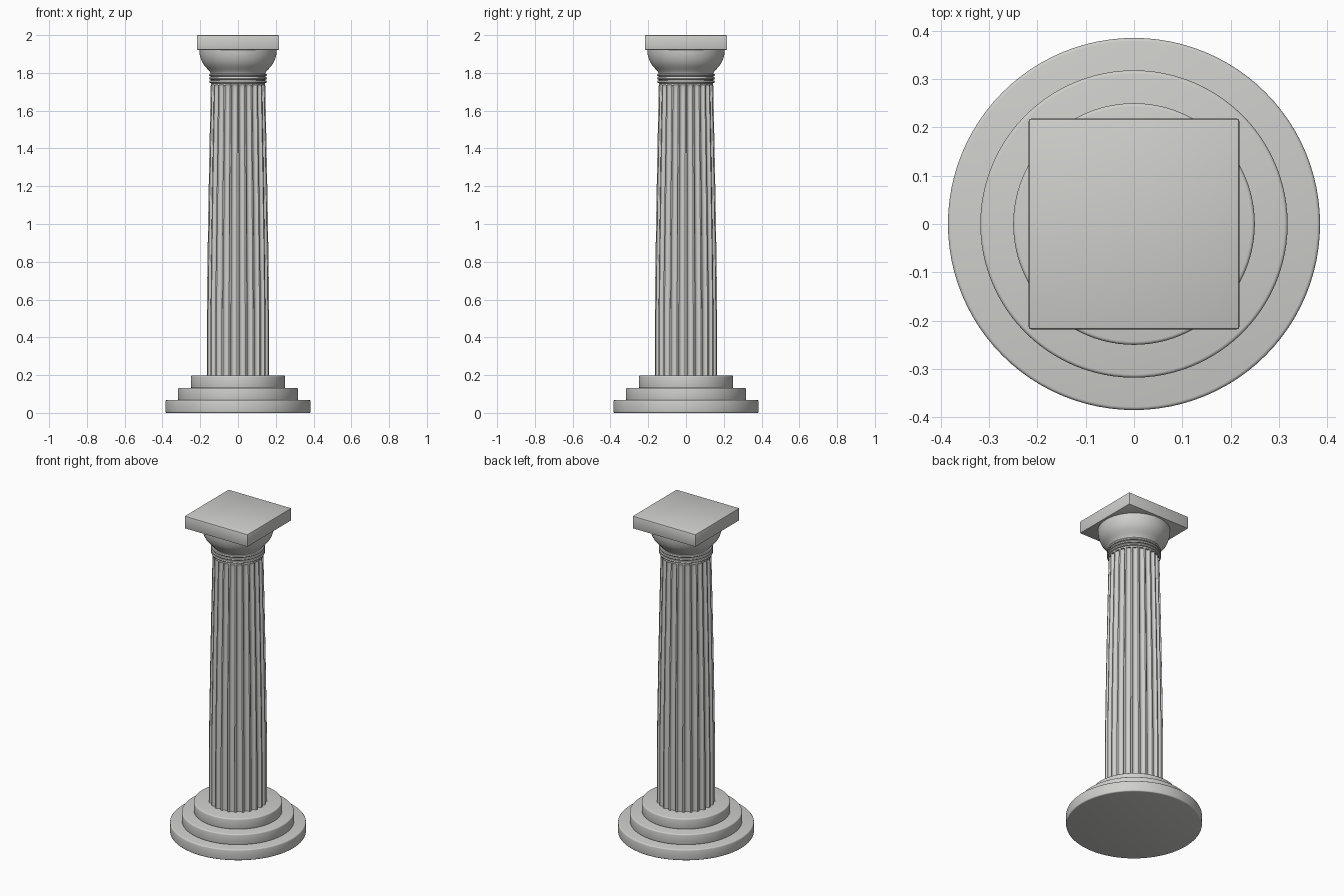
import bpy, bmesh, math

if "Cube" in bpy.data.objects:
    bpy.data.objects.remove(bpy.data.objects["Cube"])

stone = bpy.data.materials.new("light_stone")
stone.diffuse_color = (0.62, 0.62, 0.60, 1)
stone.use_nodes = True
stone.node_tree.nodes["Principled BSDF"].inputs["Base Color"].default_value = stone.diffuse_color


def finish(name, bm, angle=35):
    bmesh.ops.recalc_face_normals(bm, faces=bm.faces)
    me = bpy.data.meshes.new(name)
    bm.to_mesh(me)
    bm.free()
    ob = bpy.data.objects.new(name, me)
    bpy.context.collection.objects.link(ob)
    me.materials.append(stone)
    bpy.ops.object.select_all(action='DESELECT')
    ob.select_set(True)
    bpy.context.view_layer.objects.active = ob
    bpy.ops.object.shade_smooth_by_angle(angle=math.radians(angle))
    return ob


def loft(name, heights, radius, n, angle=35):
    """Closed solid of stacked rings; radius(i, a) gives each ring's outline."""
    bm = bmesh.new()
    rings = []
    for i, z in enumerate(heights):
        angles = [2 * math.pi * k / n for k in range(n)]
        rings.append([bm.verts.new((radius(i, a) * math.cos(a), radius(i, a) * math.sin(a), z))
                      for a in angles])
    for lo, hi in zip(rings, rings[1:]):
        for k in range(n):
            bm.faces.new((lo[k], lo[(k + 1) % n], hi[(k + 1) % n], hi[k]))
    bm.faces.new(rings[0][::-1])
    bm.faces.new(rings[-1])
    return finish(name, bm, angle)


def lathe(name, profile, n=96):
    return loft(name, [z for r, z in profile], lambda i, a: profile[i][0], n)


# Three round steps with softened edges
def step(name, r, z0, z1, b=0.007):
    arc = [(b * math.sin(t), b * math.cos(t)) for t in (0, math.pi / 6, math.pi / 3, math.pi / 2)]
    lower = [(r - b + dx, z0 + b - dz) for dx, dz in arc]
    upper = [(r - b + dx, z1 - b + dz) for dx, dz in reversed(arc)]
    lathe(name, lower + upper)


step("base_step_lower", 0.385, 0.0, 0.068)
step("base_step_middle", 0.318, 0.066, 0.133)
step("base_step_upper", 0.25, 0.131, 0.198)

# Fluted shaft with a gentle swelling taper
FLUTES, Z0, Z1 = 24, 0.19, 1.745
steps = 30
shaft_z = [Z0 + (Z1 - 0.03 - Z0) * k / steps for k in range(steps + 1)]
shaft_z += [Z1 - 0.02, Z1 - 0.012, Z1 - 0.006, Z1]


def shaft_radius(i, a):
    z = shaft_z[i]
    t = max(0, (z - 0.5) / (Z1 - 0.5))
    r = 0.165 - 0.021 * t ** 1.3
    # rounded groove between narrow flat ridges, closing in an arc at the top
    u = (a * FLUTES / (2 * math.pi)) % 1 * 2 - 1
    groove = math.sqrt(max(0, 1 - (u / 0.78) ** 2))
    close = min(1, (Z1 - z) / 0.03)
    return r - 0.014 * groove * math.sqrt(close * (2 - close))


loft("fluted_shaft", shaft_z, shaft_radius, FLUTES * 10, 40)

# Neck with three thin rings
neck = [(0.144, 1.735)]
for k in range(3):
    z = 1.745 + 0.018 * k
    neck += [(0.143, z), (0.150, z + 0.002), (0.153, z + 0.008), (0.150, z + 0.014), (0.143, z + 0.016)]
neck += [(0.143, 1.80)]
lathe("neck_rings", neck)

# Flaring bell of the capital
lathe("capital_bell", [(0.140, 1.785), (0.143, 1.797), (0.150, 1.808), (0.162, 1.821), (0.175, 1.835),
                       (0.186, 1.850), (0.194, 1.866), (0.200, 1.884), (0.204, 1.903), (0.205, 1.925)])

# Square slab on top
bm = bmesh.new()
bmesh.ops.create_cube(bm, size=1)
bmesh.ops.scale(bm, vec=(0.436, 0.436, 0.078), verts=bm.verts)
bmesh.ops.translate(bm, vec=(0, 0, 1.961), verts=bm.verts)
bmesh.ops.bevel(bm, geom=bm.edges[:], offset=0.005, segments=2, affect='EDGES', profile=0.5)
finish("top_slab", bm)
